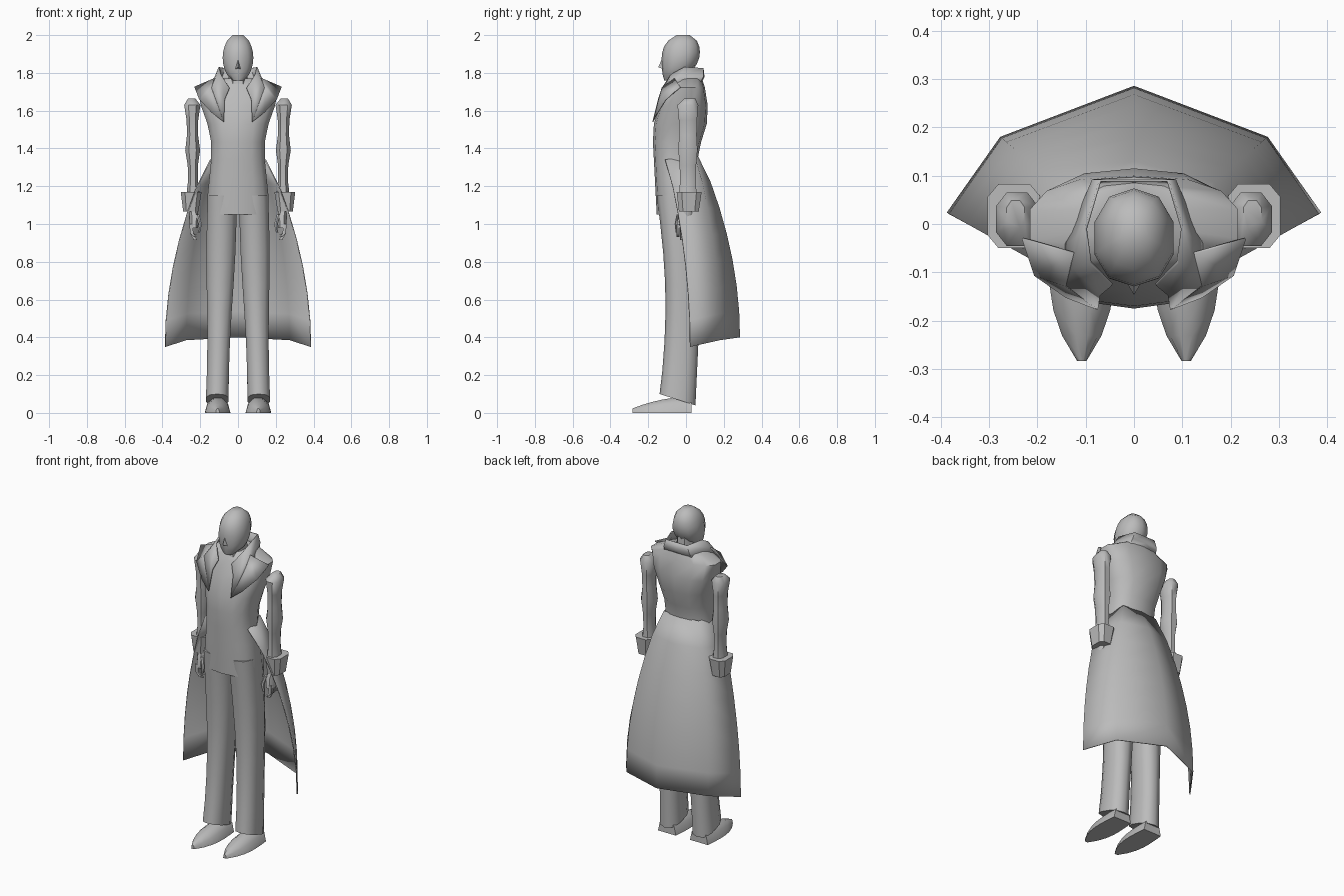
import bpy, bmesh
from math import cos, sin, pi, copysign, radians
from mathutils import Vector

cube = bpy.data.objects.get("Cube")
if cube:
    bpy.data.objects.remove(cube, do_unlink=True)

tone = (0.5, 0.5, 0.5, 1)
grey = bpy.data.materials.new("plain grey")
grey.use_nodes = True
grey.diffuse_color = tone
grey.node_tree.nodes["Principled BSDF"].inputs["Base Color"].default_value = tone


def mix(start, end, t):
    return start + (end - start) * t


def spread(steps):
    """Evenly spaced parameters from zero to one."""
    return [i / steps for i in range(steps + 1)]


def finish(name, verts, faces, mirror=False, thickness=0, angle=50):
    """Make a smooth-shaded object, optionally mirrored to the other side."""
    mesh = bpy.data.meshes.new(name)
    mesh.from_pydata(verts, [], faces)
    bm = bmesh.new()
    bm.from_mesh(mesh)
    if mirror:
        everything = bm.verts[:] + bm.edges[:] + bm.faces[:]
        copied = bmesh.ops.duplicate(bm, geom=everything)["geom"]
        for item in copied:
            if isinstance(item, bmesh.types.BMVert):
                item.co.x *= -1
        bmesh.ops.remove_doubles(bm, verts=bm.verts, dist=0.0005)
    bmesh.ops.recalc_face_normals(bm, faces=bm.faces)
    bm.to_mesh(mesh)
    bm.free()
    mesh.materials.append(grey)
    obj = bpy.data.objects.new(name, mesh)
    bpy.context.collection.objects.link(obj)
    if thickness:
        solid = obj.modifiers.new("thickness", "SOLIDIFY")
        solid.thickness = thickness
        solid.offset = 0
    bpy.ops.object.select_all(action="DESELECT")
    obj.select_set(True)
    bpy.context.view_layer.objects.active = obj
    bpy.ops.object.shade_smooth_by_angle(angle=radians(angle))


def skin(name, rows, closed, **options):
    """Join rows of points with quads; closed rows become a capped tube."""
    size = len(rows[0])
    verts = [point for row in rows for point in row]
    faces = []
    for start in range(0, len(verts) - size, size):
        for i in range(size if closed else size - 1):
            j = (i + 1) % size
            faces.append((start + i, start + j, start + size + j, start + size + i))
    if closed:
        faces += [range(size), range(len(verts) - size, len(verts))]
    finish(name, verts, faces, **options)


def loft(name, rings, sides=10, power=0.8, slant=0, **options):
    """Tube through rounded box rings: height, centre x, half width, front, back."""
    rows = []
    for z, x, half, front, back in rings:
        row = []
        for i in range(sides):
            turn = 2 * pi * (i + 0.5) / sides
            c, s = (copysign(abs(v) ** power, v) for v in (cos(turn), sin(turn)))
            row.append(Vector((x + c * half, mix(front, back, (s + 1) / 2), z - slant * s)))
        rows.append(row)
    # Only the last ring keeps the slanted hem
    for row, ring in zip(rows[:-1], rings):
        for point in row:
            point.z = ring[0]
    skin(name, rows, True, **options)


def sheet(name, rows, **options):
    skin(name, rows, False, mirror=True, thickness=0.006, **options)


# Torso, listed at even heights from crotch to shoulders
widths = [.165, .165, .155, .145, .145, .165, .2, .22]
fronts = [.155, .16, .165, .17, .175, .17, .14, .1]
backs = [.07, .07, .06, .06, .08, .11, .115, .1]
torso = [(1.05 + i * 0.096, 0, width, -front, back)
         for i, (width, front, back) in enumerate(zip(widths, fronts, backs))]
loft("torso", torso + [(1.77, 0, .12, -.07, .085)], sides=14)
loft("neck", [(1.7, 0, .06, -.1, .06), (1.84, 0, .05, -.07, .05)], sides=8)

# Head with nose
head = []
for t in spread(8):
    bulge = max(sin(pi * t), 0) ** 0.6
    front = .115 + .015 * bulge - .065 * t ** 6
    back = .08 * bulge + .06 * t - .04
    head.append((mix(1.76, 2, t), 0, .03 + .055 * bulge, -front, back))
loft("head", head, power=0.9)
finish("nose", [(0, -.12, 1.89), (0, -.147, 1.83), (.016, -.12, 1.82), (-.016, -.12, 1.82)],
       [(0, 1, 2), (0, 3, 1), (1, 3, 2)], angle=20)

# Raised collar falling into the front opening
sheet("collar", [
    [(0, .09, 1.825), (.07, .09, 1.825), (.1, -.01, 1.83), (.09, -.08, 1.79), (.045, -.125, 1.72)],
    [(0, .095, 1.78), (.085, .09, 1.78), (.12, -.03, 1.78), (.125, -.09, 1.75), (.07, -.145, 1.66)],
    [(0, .075, 1.74), (.09, .075, 1.75), (.14, -.04, 1.75), (.14, -.125, 1.72), (.075, -.175, 1.54)]])

# Lapel panels over the chest and shoulders
sheet("lapels", [
    [(.125, -.06, 1.77), (.14, -.127, 1.72), (.075, -.175, 1.54)],
    [(.23, -.03, 1.725), (.205, -.105, 1.66), (.14, -.15, 1.59)]])

# Trouser legs, bowed back at the knee, with slanted hems
legs = []
for t in spread(7):
    middle = .027 * sin(pi * t) - .045
    depth = mix(.11, .095, t) - .012 * sin(pi * t)
    half = mix(.08, .062, t) + .005 * sin(2 * pi * t)
    legs.append((mix(1.15, .07, t), mix(.083, .11, t), half, middle - depth, middle + depth))
loft("legs", legs, slant=.03, mirror=True)

# Pointed shoes, arched sections running from heel to toe
shoes = []
for t in spread(6):
    half = .05 * (1 - t ** 4) + .01 + .01 * sin(pi * t)
    height = mix(.09, .025, t * t)
    arch = [pi * step for step in spread(5)]
    shoes.append([(.108 + half * cos(a), mix(.03, -.283, t), height * sin(a)) for a in arch])
skin("shoes", shoes, True, mirror=True)

# Sleeves, swelling at the shoulder and forearm
sleeves = [(1.665, .245, .02, -.01, .05)]
for t in spread(6):
    swell = .008 * cos(4 * pi * t)
    half = mix(.038, .03, t) + swell
    depth = mix(.055, .045, t) + swell / 2
    sleeves.append((mix(1.63, 1.15, t), mix(.242, .238, t), half, .01 - depth, .01 + depth))
loft("sleeves", sleeves, sides=8, mirror=True)

# Flared turned-back cuffs
loft("cuffs", [(1.065, .25, .042, -.04, .07), (1.17, .248, .058, -.053, .086)],
     sides=8, power=0.6, mirror=True, angle=30)

# Hands: palm, curled fingers and thumb
loft("palms", [(1.1, .242, .02, -.02, .04), (1.04, .232, .026, -.045, .03),
               (.98, .234, .024, -.05, .022)], sides=8, mirror=True)
for i, finger in enumerate(("index", "middle", "ring", "little")):
    front = .018 * i - .05
    back = front + .016
    tip = .915 + .015 * abs(i - 1)
    loft(finger + "_fingers", [(1, .248, .01, front, back), (.95, .245, .01, front, back),
                               (tip, .225, .01, front, back)], sides=6, mirror=True)
loft("thumbs", [(1.05, .215, .01, -.05, -.025), (1, .2, .01, -.06, -.035),
                (.955, .207, .007, -.055, -.04)], sides=6, mirror=True)

# Long open coat skirt, flaring from the waist line to the hem line
waist = [Vector((0, .06, 1.36)), Vector((.115, .045, 1.36)), Vector((.145, -.11, 1.34))]
hem = [Vector((0, .283, .4)), Vector((.275, .178, .385)), Vector((.385, .022, .35))]
skirt = []
for t in spread(7):
    flare = sin(t * pi / 2) ** 0.8
    row = []
    for top, bottom in zip(waist, hem):
        point = mix(top, bottom, flare)
        point.z = mix(top.z, bottom.z, t)
        row.append(point)
    skirt.append(row)
sheet("coat_skirt", skirt, angle=60)
